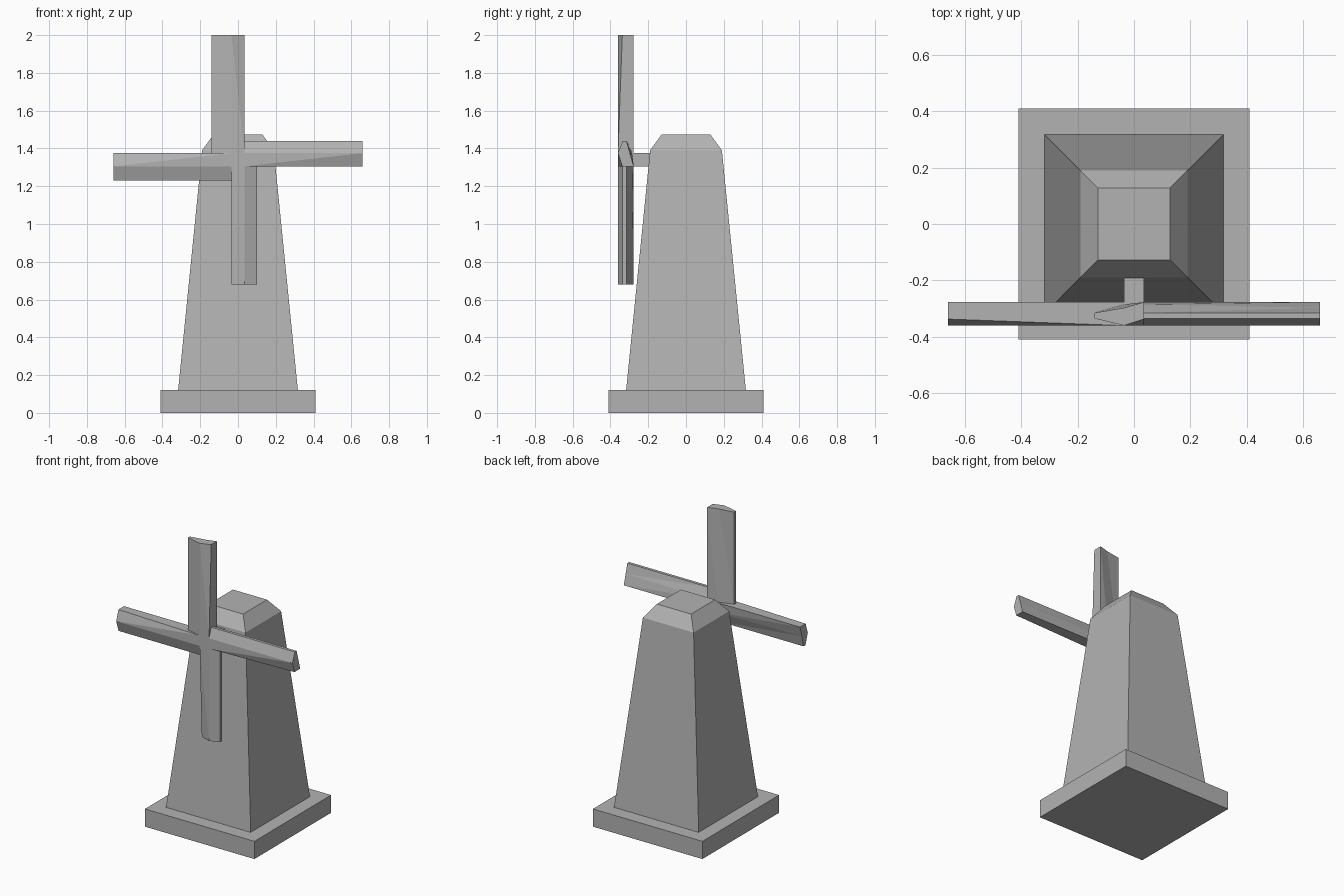
import bpy, bmesh, math
from mathutils import Matrix, Vector

cube = bpy.data.objects.get("Cube")
if cube:
    bpy.data.objects.remove(cube, do_unlink=True)

GREY = (0.45, 0.45, 0.45, 1)
stone = bpy.data.materials.new("plain grey")
stone.use_nodes = True
stone.diffuse_color = GREY
stone.node_tree.nodes["Principled BSDF"].inputs["Base Color"].default_value = GREY


def make(name, bm):
    bmesh.ops.recalc_face_normals(bm, faces=bm.faces)
    mesh = bpy.data.meshes.new(name)
    bm.to_mesh(mesh)
    bm.free()
    mesh.materials.append(stone)
    obj = bpy.data.objects.new(name, mesh)
    bpy.context.collection.objects.link(obj)
    return obj


def stack(name, levels):
    """Square sections (half width, height) joined into a closed solid."""
    bm = bmesh.new()
    rings = [[bm.verts.new((sx * w, sy * w, z))
              for sx, sy in ((-1, -1), (1, -1), (1, 1), (-1, 1))] for w, z in levels]
    for low, high in zip(rings, rings[1:]):
        for i in range(4):
            j = (i + 1) % 4
            bm.faces.new((low[i], low[j], high[j], high[i]))
    bm.faces.new(rings[0])
    bm.faces.new(rings[-1])
    return make(name, bm)


def box(name, centre, size):
    bm = bmesh.new()
    bmesh.ops.create_cube(bm, size=1)
    bmesh.ops.scale(bm, vec=size, verts=bm.verts)
    bmesh.ops.translate(bm, vec=centre, verts=bm.verts)
    return make(name, bm)


HUB_Z, BEAM, REACH = 1.34, 0.035, 0.66


def blade(name, angle, sail):
    """Beam with a tapered sail on one side, twisting slightly to the tip."""
    root = [(BEAM, -0.36), (-BEAM, -0.36), (-sail, -0.335),
            (-sail, -0.315), (-BEAM, -0.285), (BEAM, -0.277)]
    tip = [(BEAM, -0.337), (-BEAM, -0.36), (-sail, -0.335),
           (-sail, -0.315), (-BEAM, -0.297), (BEAM, -0.277)]
    bm = bmesh.new()
    a = [bm.verts.new((x, y, BEAM)) for x, y in root]
    b = [bm.verts.new((x, y, REACH)) for x, y in tip]
    for i in range(len(a)):
        j = (i + 1) % len(a)
        bm.faces.new((a[i], b[i], b[j]))
        bm.faces.new((a[i], b[j], a[j]))
    bm.faces.new(a)
    bm.faces.new(b)
    turn = Matrix.Translation(Vector((0, 0, HUB_Z))) @ Matrix.Rotation(angle, 4, 'Y')
    bmesh.ops.transform(bm, matrix=turn, verts=bm.verts)
    return make(name, bm)


# Plinth and tapering tower with its chamfered cap
stack("plinth", [(0.41, 0), (0.41, 0.12)])
stack("tower", [(0.317, 0.12), (0.19, 1.39), (0.128, 1.475)])

# Axle and hub
box("axle", (0, -0.225, HUB_Z), (2 * BEAM, 0.11, 2 * BEAM))
box("hub", (0, -0.3185, HUB_Z), (2 * BEAM, 0.083, 2 * BEAM))

# Four blades, clockwise from the top
names = ("top_blade", "left_blade", "bottom_blade", "right_blade")
for i, (name, sail) in enumerate(zip(names, (0.14, 0.10, 0.10, 0.11))):
    blade(name, i * math.pi / 2, sail)
